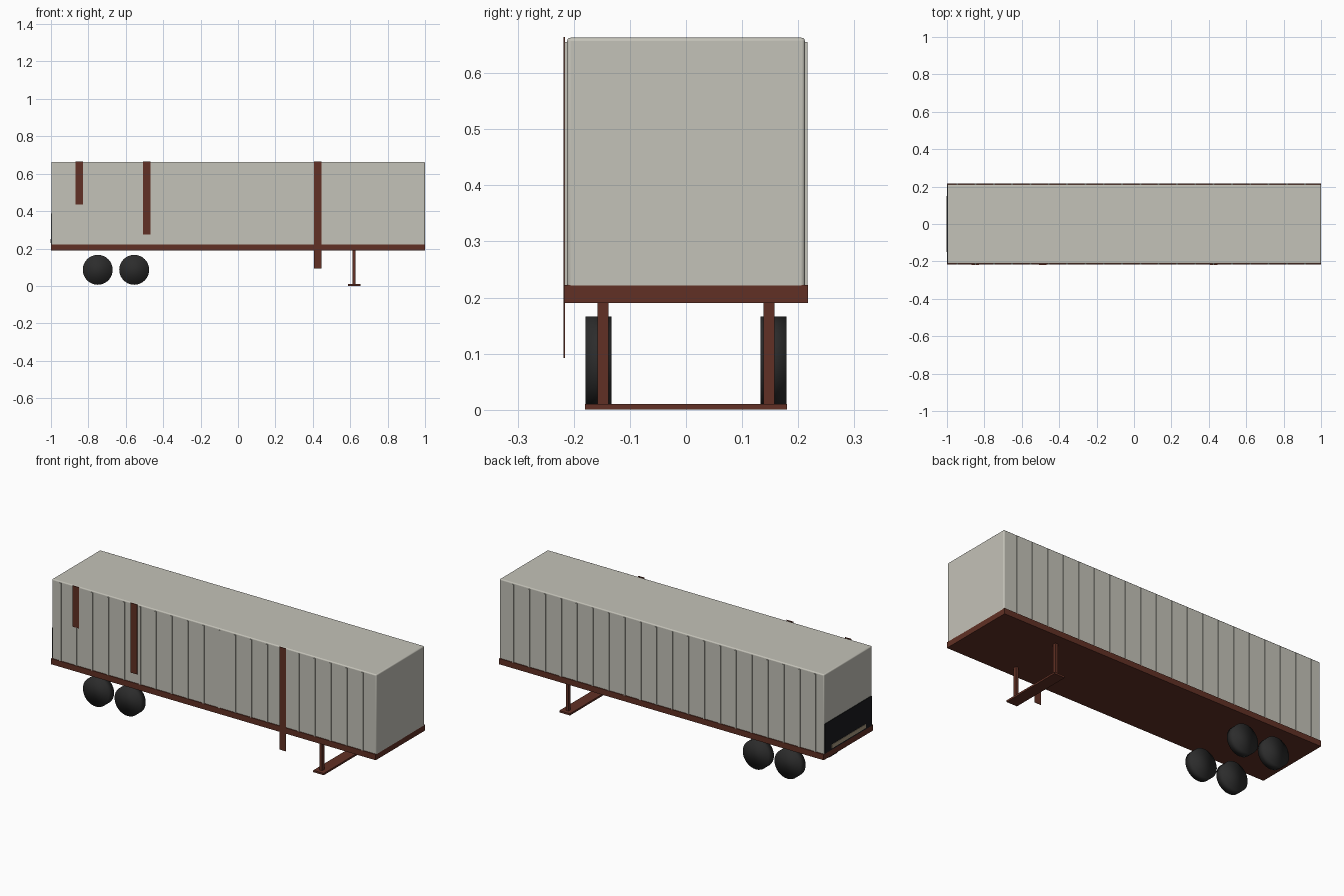
import bpy, math

if "Cube" in bpy.data.objects:
    bpy.data.objects.remove(bpy.data.objects["Cube"])


def material(name, rgb):
    m = bpy.data.materials.new(name)
    m.diffuse_color = (*rgb, 1)
    m.use_nodes = True
    m.node_tree.nodes["Principled BSDF"].inputs["Base Color"].default_value = m.diffuse_color
    return m


BODY = material("weathered_grey", (0.55, 0.54, 0.48))
RUST = material("rust", (0.12, 0.03, 0.018))
BLACK = material("black", (0.01, 0.011, 0.013))
RUBBER = material("rubber", (0.025, 0.025, 0.025))
TAN = material("tan", (0.4, 0.33, 0.22))


def box(name, x, y, z, mat, bevel=0):
    """Box from (min, max) ranges along each axis."""
    bpy.ops.mesh.primitive_cube_add(size=1, location=[(a + b) / 2 for a, b in (x, y, z)])
    o = bpy.context.object
    o.name = name
    o.scale = [b - a for a, b in (x, y, z)]
    bpy.ops.object.transform_apply(location=False, rotation=False, scale=True)
    o.data.materials.append(mat)
    if bevel:
        m = o.modifiers.new("bevel", 'BEVEL')
        m.width = bevel
        m.segments = 3
        bpy.ops.object.shade_smooth_by_angle(angle=math.radians(35))
    return o


# Cargo box and base frame
box("cargo_box", (-0.998, 1), (-0.212, 0.212), (0.215, 0.663), BODY, 0.006)
box("base_frame", (-1, 1), (-0.217, 0.217), (0.19, 0.222), RUST)

# Vertical side ribs
for side in (-1, 1):
    for i in range(20):
        x = -0.945 + 0.0979 * i
        y = sorted((side * 0.208, side * 0.2162))
        box("side_rib", (x - 0.005, x + 0.005), y, (0.215, 0.655), BODY)

# Rust streaks on the front side
for x, low in ((-0.848, 0.435), (-0.488, 0.275), (0.427, 0.092)):
    box("rust_streak", (x - 0.02, x + 0.02), (-0.218, -0.2155), (low, 0.664), RUST)

# Rear lower panel and bumper bar
box("rear_panel", (-1.001, -0.995), (-0.205, 0.205), (0.222, 0.388), BLACK)
box("rear_bar", (-1.003, -0.995), (-0.15, 0.15), (0.23, 0.252), TAN)

# Tandem wheels
for x in (-0.75, -0.555):
    for side in (-1, 1):
        bpy.ops.mesh.primitive_cylinder_add(vertices=32, radius=0.08, depth=0.046,
                                            location=(x, side * 0.156, 0.086),
                                            rotation=(math.pi / 2, 0, 0))
        wheel = bpy.context.object
        wheel.name = "wheel"
        wheel.data.materials.append(RUBBER)
        bpy.ops.object.shade_smooth()

# Landing gear
for side in (-1, 1):
    y = side * 0.148
    box("landing_leg", (0.613, 0.629), (y - 0.0095, y + 0.0095), (0.005, 0.195), RUST)
box("landing_foot", (0.589, 0.654), (-0.18, 0.18), (0, 0.01), RUST)
